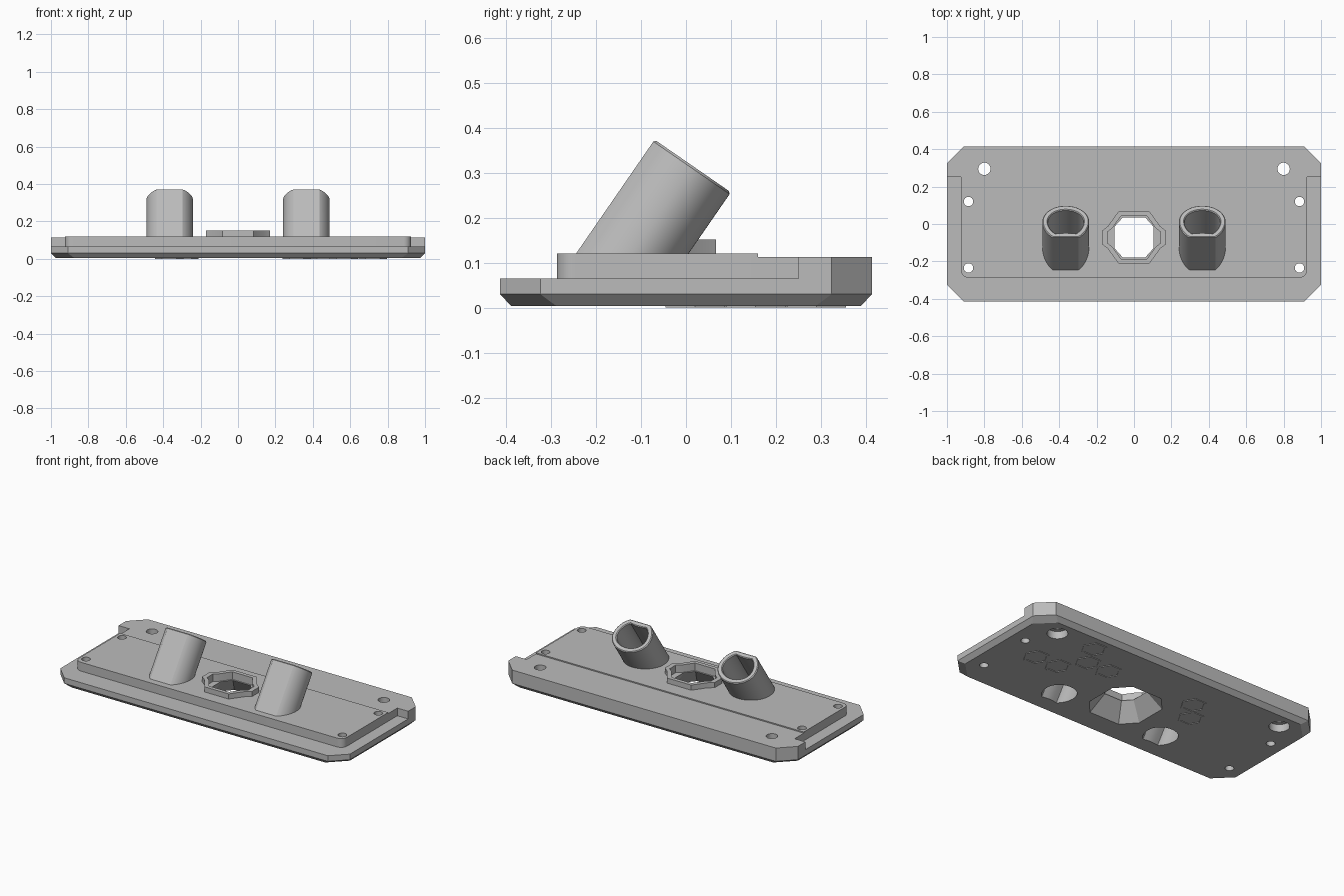
import bpy
import bmesh
from math import sin, cos, pi, radians, sqrt
from mathutils import Vector

if "Cube" in bpy.data.objects:
    bpy.data.objects.remove(bpy.data.objects["Cube"])

GREY = (0.5, 0.5, 0.5, 1)
mat = bpy.data.materials.new("plain grey")
mat.use_nodes = True
mat.diffuse_color = GREY
mat.node_tree.nodes["Principled BSDF"].inputs["Base Color"].default_value = GREY


def loft(name, loops, closed=False):
    """Skin equal-length loops; cap the ends, or join last to first when closed."""
    bm = bmesh.new()
    rows = [[bm.verts.new(p) for p in loop] for loop in loops]
    pairs = list(zip(rows, rows[1:]))
    if closed:
        pairs.append((rows[-1], rows[0]))
    else:
        bm.faces.new(rows[0])
        bm.faces.new(rows[-1])
    n = len(rows[0])
    for a, b in pairs:
        for i in range(n):
            j = (i + 1) % n
            bm.faces.new((a[i], a[j], b[j], b[i]))
    bmesh.ops.recalc_face_normals(bm, faces=bm.faces)
    mesh = bpy.data.meshes.new(name)
    bm.to_mesh(mesh)
    bm.free()
    mesh.materials.append(mat)
    obj = bpy.data.objects.new(name, mesh)
    bpy.context.collection.objects.link(obj)
    return obj


def flat(points, z, centre=(0, 0), scale=1):
    return [(centre[0] + x * scale, centre[1] + y * scale, z) for x, y in points]


def circle(r, n=32):
    return [(r * cos(2 * pi * i / n), r * sin(2 * pi * i / n)) for i in range(n)]


def octagon(w, d, c, e=None):
    """Rectangle of half sizes w, d with corners cut by c along x and e along y."""
    e = c if e is None else e
    return [(w - c, -d), (w, e - d), (w, d - e), (w - c, d),
            (c - w, d), (-w, d - e), (-w, e - d), (c - w, -d)]


def mirrored(half):
    return half + [(-x, y) for x, y in reversed(half)]


# Base plate with cut corners and a bevelled underside
BOTTOM = 0.004
outline = octagon(1, 0.414, 0.09)
base = loft("base_plate", [flat(octagon(0.975, 0.389, 0.1), BOTTOM),
                           flat(outline, 0.03), flat(outline, 0.065)])

# Rear rail, stepped in at both ends
rail_half = [(0.925, 0.16), (0.925, 0.25), (1, 0.25), (1, 0.324), (0.91, 0.414)]
rail = loft("rear_rail", [flat(mirrored(rail_half), z) for z in (0.065, 0.113)])

# Raised panel with rounded front corners
R = 0.04
corner = [(0.925 - R + R * sin(a), -0.287 + R - R * cos(a))
          for a in (i * pi / 16 for i in range(9))]
panel = loft("raised_panel",
             [flat(mirrored(corner + [(0.925, 0.16)]), z) for z in (0.065, 0.12)])

# Centre collar: octagon with a lug on each side
MID = (0, -0.072)
collar_half = [(0.083, -0.139), (0.14, -0.06), (0.172, -0.035),
               (0.172, 0.035), (0.14, 0.06), (0.083, 0.139)]
collar_shape = mirrored(collar_half)
IN = 0.83
loft("centre_collar", [flat(collar_shape, 0.1, MID), flat(collar_shape, 0.152, MID),
                       flat(collar_shape, 0.152, MID, IN), flat(collar_shape, 0.1, MID, IN)],
     closed=True)

# Tilted tubes, flattened on the front side
TILT = radians(34.6)
AXIS = Vector((0, sin(TILT), cos(TILT)))
DOWN = Vector((0, cos(TILT), -sin(TILT)))
TOP = Vector((0, 0.015, 0.315))


def tube_profile(inset):
    pts = []
    for x, v in circle(0.125, 64):
        v = max(v, -0.103) if v < 0 else v * 0.103 / 0.125
        k = 1 - inset / sqrt(x * x + v * v)
        pts.append((x * k, v * k))
    return pts


def tube_loop(side, inset, lift=0.0, floor=None):
    """Loop square to the tube axis, or slid along it to a level floor."""
    loop = []
    for x, v in tube_profile(inset):
        p = TOP + Vector((side * 0.365 + x, 0, 0)) + DOWN * v + AXIS * lift
        if floor is not None:
            p += AXIS * ((floor - p.z) / AXIS.z)
        loop.append(p)
    return loop


WALL, EDGE = 0.03, 0.005
cutters = []
for side, word in ((1, "left"), (-1, "right")):
    loft(word + "_tube", [tube_loop(side, 0, floor=0.09), tube_loop(side, 0, -EDGE),
                          tube_loop(side, EDGE), tube_loop(side, WALL - EDGE),
                          tube_loop(side, WALL, -EDGE), tube_loop(side, WALL, floor=0.09)],
         closed=True)
    cutters.append(loft("bore_cutter", [tube_loop(side, WALL, floor=-0.1),
                                        tube_loop(side, WALL, floor=0.2)]))
    # Corner screw holes
    for y in (0.12, -0.235):
        cutters.append(loft("screw_cutter", [flat(circle(0.025), z, (side * 0.885, y))
                                             for z in (-0.1, 0.2)]))
    # Mounting holes, wider underneath
    spot = (side * 0.8, 0.295)
    cutters.append(loft("mount_cutter", [flat(circle(r), z, spot) for r, z in
                                         ((0.058, -0.1), (0.058, 0.05),
                                          (0.033, 0.05), (0.033, 0.2))]))

# Flared centre opening and the recess inside the collar
window = octagon(0.105, 0.107, 0.045, 0.05)
cutters.append(loft("flare_cutter", [flat(window, z, MID, s) for z, s in
                                     ((-0.05, 2.1), (0.105, 1), (0.2, 1))]))
cutters.append(loft("recess_cutter", [flat(collar_shape, z, MID, IN)
                                      for z in (0.105, 0.2)]))

# Cut all openings
for body in (base, rail, panel):
    for cutter in cutters:
        mod = body.modifiers.new("cut", 'BOOLEAN')
        mod.object = cutter
        mod.operation = 'DIFFERENCE'
        mod.solver = 'EXACT'
    bpy.context.view_layer.update()
    done = bpy.data.meshes.new_from_object(
        body.evaluated_get(bpy.context.evaluated_depsgraph_get()))
    body.modifiers.clear()
    body.data = done
for cutter in cutters:
    bpy.data.objects.remove(cutter)

# Thin hexagon outlines on the underside
hexes = [(0.53, 0.29), (0.72, 0.02), (0.565, 0.02), (0.46, 0.155),
         (0.313, 0.155), (-0.287, 0.17), (-0.368, 0.05)]
for i, spot in enumerate(hexes):
    loft("underside_hexagon_%d" % (i + 1),
         [flat(circle(r, 6), z, spot) for r, z in
          ((0.076, 0.01), (0.076, 0), (0.06, 0), (0.06, 0.01))], closed=True)

# Smooth rounded walls, keep hard edges
bpy.ops.object.select_all(action='DESELECT')
for obj in bpy.context.collection.objects:
    if obj.type == 'MESH' and mat.name in obj.data.materials:
        obj.select_set(True)
        bpy.context.view_layer.objects.active = obj
bpy.ops.object.shade_smooth_by_angle(angle=radians(30))
